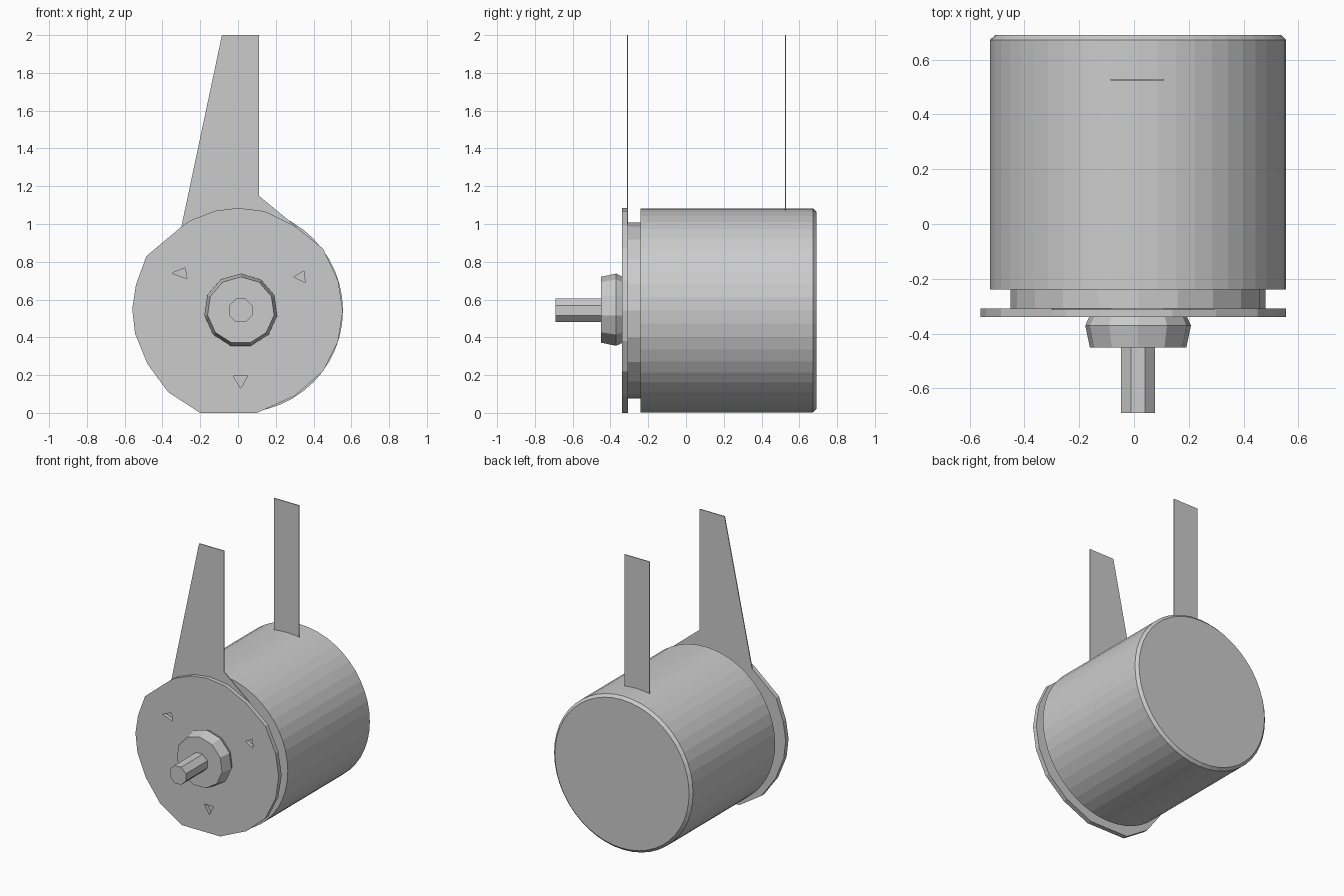
import bpy, bmesh, math

if "Cube" in bpy.data.objects:
    bpy.data.objects.remove(bpy.data.objects["Cube"])

CX, CZ = 0.015, 0.5425          # motor axis, running along y

grey = bpy.data.materials.new("metal_grey")
grey.diffuse_color = (0.6, 0.6, 0.6, 1)
grey.use_nodes = True
grey.node_tree.nodes["Principled BSDF"].inputs["Base Color"].default_value = grey.diffuse_color


def finish(name, bm):
    bmesh.ops.recalc_face_normals(bm, faces=bm.faces)
    mesh = bpy.data.meshes.new(name)
    bm.to_mesh(mesh)
    bm.free()
    mesh.materials.append(grey)
    obj = bpy.data.objects.new(name, mesh)
    bpy.context.collection.objects.link(obj)
    return obj


def turned(name, profile, sides, phase=0.0):
    """Capped solid of revolution about the motor axis; profile is (y, radius)."""
    bm = bmesh.new()
    rings = []
    for y, r in profile:
        angles = [2 * math.pi * i / sides + phase for i in range(sides)]
        rings.append([bm.verts.new((CX + r * math.cos(a), y, CZ + r * math.sin(a))) for a in angles])
    for a, b in zip(rings, rings[1:]):
        for i in range(sides):
            j = (i + 1) % sides
            bm.faces.new((a[i], a[j], b[j], b[i]))
    bm.faces.new(rings[0])
    bm.faces.new(rings[-1])
    return finish(name, bm)


def plate(name, outline, y0, y1):
    """Flat outline in x and z, given thickness along y."""
    bm = bmesh.new()
    face = bm.faces.new([bm.verts.new((x, y0, z)) for x, z in outline])
    geom = bmesh.ops.extrude_face_region(bm, geom=[face])["geom"]
    verts = [v for v in geom if isinstance(v, bmesh.types.BMVert)]
    bmesh.ops.translate(bm, vec=(0, y1 - y0, 0), verts=verts)
    return finish(name, bm)


# Can, neck, bearing boss and output shaft
turned("motor_can", [(-0.24, 0.5405), (0.672, 0.5405), (0.69, 0.522)], 48)
turned("front_neck", [(-0.315, 0.465), (-0.235, 0.465)], 20)
turned("bearing_boss", [(-0.45, 0.178), (-0.37, 0.195), (-0.335, 0.178)], 11, math.pi / 2)
turned("output_shaft", [(-0.69, 0.067), (-0.44, 0.067)], 8, math.pi / 8)

# Front flange, an uneven polygon flattened at the bottom
flange = plate("front_flange", [
    (0.0, 1.085), (0.14, 1.068), (0.30, 0.99), (0.45, 0.87), (0.53, 0.70),
    (0.555, 0.54), (0.53, 0.38), (0.45, 0.22), (0.30, 0.09), (0.10, 0.0),
    (-0.20, 0.0), (-0.37, 0.11), (-0.48, 0.26), (-0.545, 0.42), (-0.56, 0.55),
    (-0.54, 0.68), (-0.485, 0.83), (-0.30, 0.985), (-0.25, 1.02), (-0.12, 1.07),
], -0.34, -0.308)

# Three triangular screw holes cut through the flange
holes = [
    [(-0.35, 0.74), (-0.28, 0.768), (-0.27, 0.71)],
    [(0.295, 0.72), (0.35, 0.752), (0.355, 0.69)],
    [(-0.025, 0.195), (0.05, 0.195), (0.015, 0.13)],
]
for i, tri in enumerate(holes):
    cutter = plate(f"screw_hole_cutter_{i + 1}", tri, -0.36, -0.29)
    cutter.hide_render = True
    cutter.hide_viewport = True
    mod = flange.modifiers.new(f"screw_hole_{i + 1}", "BOOLEAN")
    mod.operation = "DIFFERENCE"
    mod.solver = "EXACT"
    mod.object = cutter

# Upright sheet metal tabs
plate("front_tab", [(-0.30, 0.985), (-0.085, 2.0), (0.11, 2.0), (0.11, 1.15),
                    (0.31, 0.985), (0.0, 0.97)], -0.312, -0.306)
plate("rear_tab", [(-0.085, 1.05), (-0.085, 2.0), (0.11, 2.0), (0.11, 1.05)], 0.523, 0.529)
